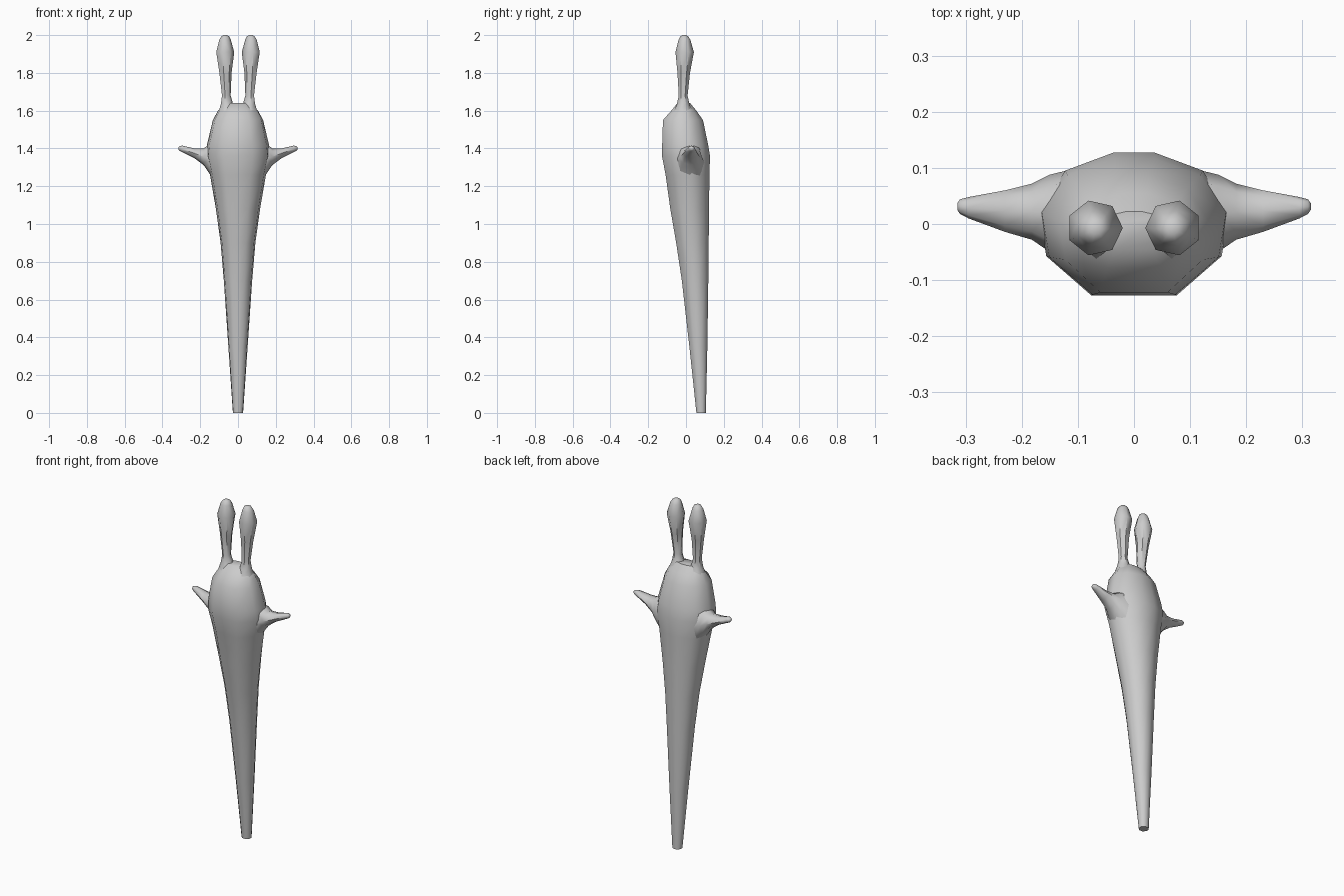
import bpy, bmesh, math

if "Cube" in bpy.data.objects:
    bpy.data.objects.remove(bpy.data.objects["Cube"])


def loft(name, rings):
    """Skin a list of equal-length point rings and cap both ends."""
    bm = bmesh.new()
    vs = [[bm.verts.new(p) for p in r] for r in rings]
    n = len(rings[0])
    for a, b in zip(vs, vs[1:]):
        for i in range(n):
            j = (i + 1) % n
            bm.faces.new((a[i], a[j], b[j], b[i]))
    bm.faces.new(vs[0])
    bm.faces.new(vs[-1])
    bmesh.ops.recalc_face_normals(bm, faces=bm.faces)
    me = bpy.data.meshes.new(name)
    bm.to_mesh(me)
    bm.free()
    ob = bpy.data.objects.new(name, me)
    bpy.context.collection.objects.link(ob)
    bpy.ops.object.select_all(action='DESELECT')
    bpy.context.view_layer.objects.active = ob
    ob.select_set(True)
    bpy.ops.object.shade_smooth_by_angle(angle=math.radians(50))
    return ob


def circle(n, phase=0.0):
    return [(math.cos(2 * math.pi * i / n + phase), math.sin(2 * math.pi * i / n + phase))
            for i in range(n)]


# Body: ten-sided section with flattened front, tapering to a narrow foot
half = [(0.45, -1), (0.92, -0.45), (1, 0.2), (0.72, 0.75), (0.22, 1)]
outline = half + [(-x, y) for x, y in reversed(half)]
# z, half width, front y, back y
body = [(0, .027, .055, .105), (.35, .051, .018, .113), (.7, .075, -.022, .118),
        (.9, .092, -.052, .12), (1.08, .117, -.083, .122), (1.26, .148, -.108, .124),
        (1.36, .17, -.127, .127), (1.42, .164, -.126, .117), (1.55, .133, -.122, .09),
        (1.6, .106, -.078, .055), (1.64, .07, -.045, .022)]
loft("body", [[(x * w, (f + b) / 2 + y * (b - f) / 2, z) for x, y in outline]
              for z, w, f, b in body])

# Ears: z, centre x, centre y, radius
ear = [(1.6, .056, -.014, .05), (1.635, .06, -.015, .034), (1.68, .063, -.015, .024),
       (1.8, .068, -.012, .034), (1.91, .07, -.007, .05), (1.975, .07, -.008, .032),
       (1.993, .069, -.009, .022), (2.0, .069, -.009, .01)]
# Arms: x, z bottom, z top, y front, y back
arm = [(.10, 1.2, 1.44, -.06, .10), (.15, 1.265, 1.425, -.05, .088),
       (.182, 1.312, 1.4, -.028, .072), (.23, 1.348, 1.4, -.014, .06),
       (.295, 1.38, 1.415, .01, .048), (.31, 1.388, 1.412, .018, .044),
       (.315, 1.394, 1.406, .025, .037)]
for s, side in ((-1, "left"), (1, "right")):
    loft(side + "_ear", [[(s * (cx + r * a), cy + r * b, z) for a, b in circle(7, math.pi / 7)]
                         for z, cx, cy, r in ear])
    loft(side + "_arm", [[(s * x, (f + k) / 2 + a * (k - f) / 2, (lo + hi) / 2 + b * (hi - lo) / 2)
                          for a, b in circle(8)]
                         for x, lo, hi, f, k in arm])
